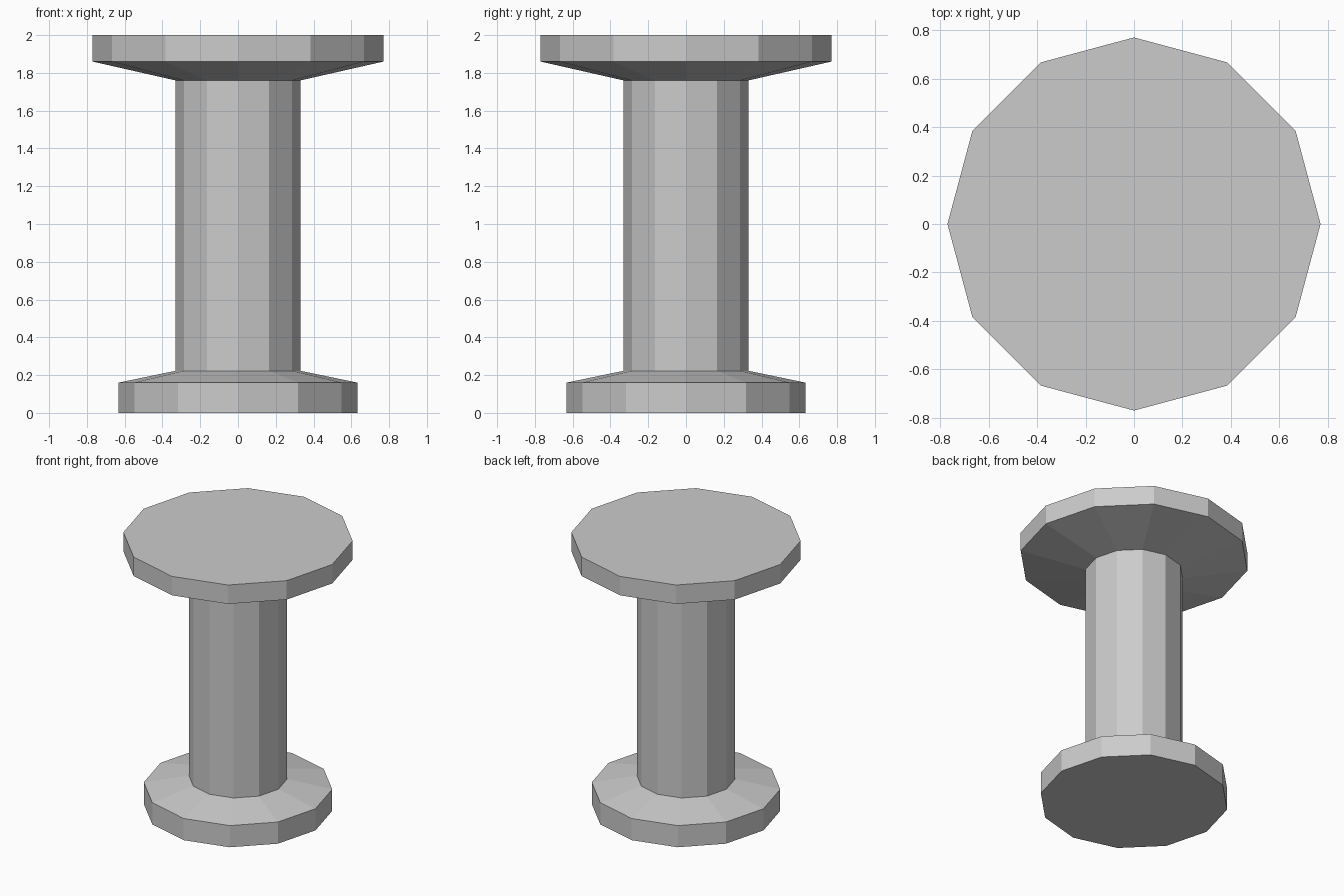
import bpy, bmesh
from math import cos, sin, tau

if "Cube" in bpy.data.objects:
    bpy.data.objects.remove(bpy.data.objects["Cube"])

SIDES = 12

# Spool outline from the floor up: (radius, height)
PROFILE = [
    (0.633, 0.0), (0.633, 0.16),   # base flange rim
    (0.33, 0.223), (0.33, 1.76),   # column
    (0.77, 1.86), (0.77, 2.0),     # top flange rim
]


def lathe(name, profile, sides):
    """Turn an outline about z into a closed, flat-shaded solid."""
    bm = bmesh.new()
    rings = [[bm.verts.new((r * cos(tau * i / sides), r * sin(tau * i / sides), z))
              for i in range(sides)] for r, z in profile]
    for low, high in zip(rings, rings[1:]):
        for i in range(sides):
            j = (i + 1) % sides
            bm.faces.new((low[i], low[j], high[j], high[i]))
    bm.faces.new(rings[0][::-1])
    bm.faces.new(rings[-1])
    mesh = bpy.data.meshes.new(name)
    bm.to_mesh(mesh)
    bm.free()
    obj = bpy.data.objects.new(name, mesh)
    bpy.context.collection.objects.link(obj)
    return obj


# Flanged spool: base, column and top turned as one piece
lathe("spool", PROFILE, SIDES)
